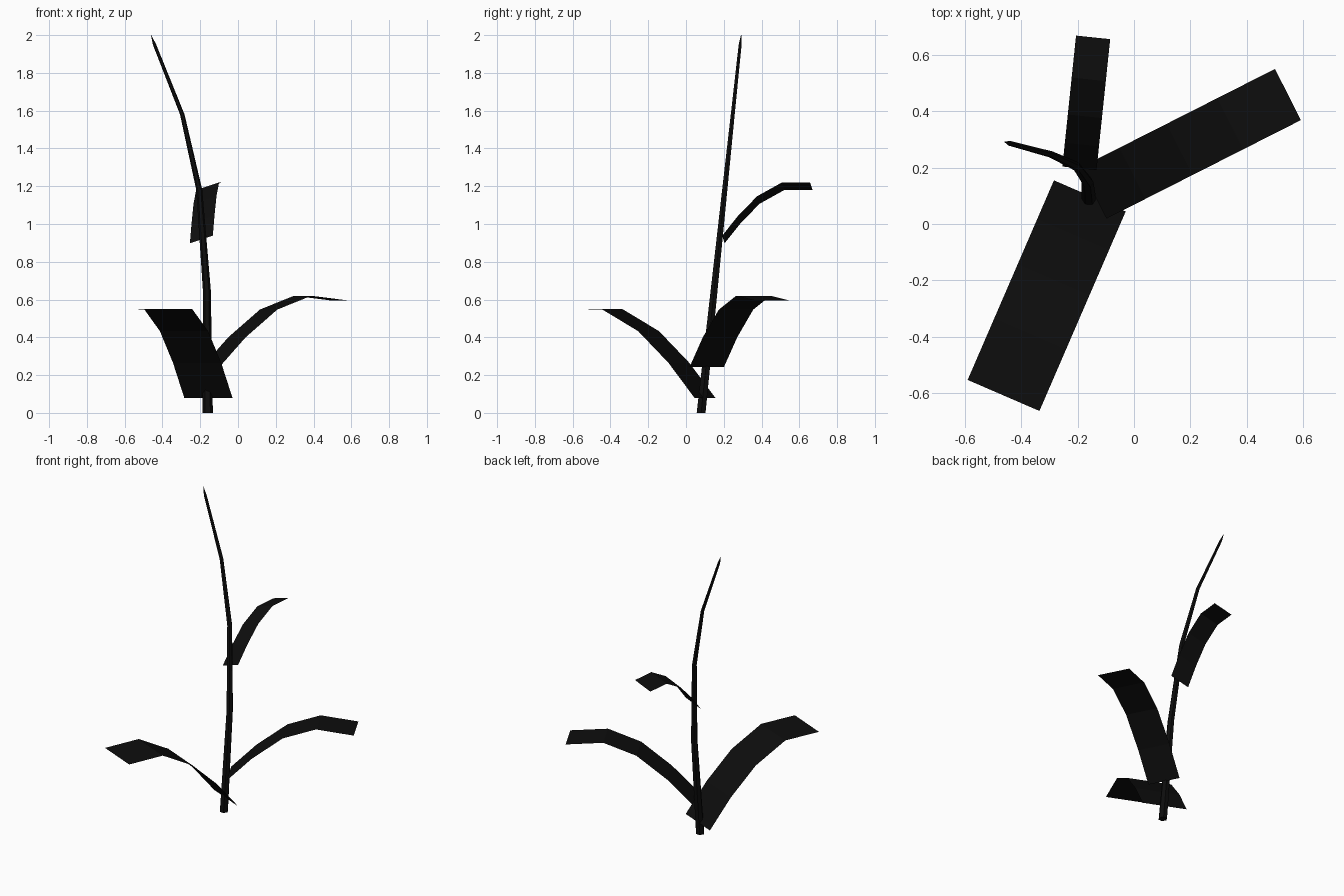
import bpy, bmesh, math
from mathutils import Vector

cube = bpy.data.objects.get("Cube")
if cube:
    bpy.data.objects.remove(cube, do_unlink=True)


def make_material(name, rgb):
    mat = bpy.data.materials.new(name)
    mat.use_nodes = True
    colour = (*rgb, 1.0)
    mat.diffuse_color = colour
    mat.node_tree.nodes["Principled BSDF"].inputs["Base Color"].default_value = colour
    return mat


black = make_material("soft black", (0.004, 0.004, 0.004))


def finish(bm, name):
    mesh = bpy.data.meshes.new(name)
    bm.to_mesh(mesh)
    bm.free()
    mesh.materials.append(black)
    obj = bpy.data.objects.new(name, mesh)
    bpy.context.collection.objects.link(obj)
    return obj


def make_stem(name, path, sides=6):
    """Tapered tube through (x, z, radius) points, leaning steadily back."""
    bm = bmesh.new()
    rings = []
    for x, z, radius in path:
        centre = Vector((x, 0.08 + 0.106 * z, z))
        turns = [math.tau * i / sides for i in range(sides)]
        rings.append([bm.verts.new(centre + radius * Vector((math.cos(a), math.sin(a), 0)))
                      for a in turns])
    for low, high in zip(rings, rings[1:]):
        for i in range(sides):
            j = (i + 1) % sides
            bm.faces.new((low[i], low[j], high[j], high[i]))
    bm.faces.new(reversed(rings[0]))
    bm.faces.new(rings[-1])
    return finish(bm, name)


def make_leaf(name, base, direction, width, profile, tilt=0.0):
    """Bent strip: profile holds (distance outward, height) pairs."""
    out = Vector((*direction, 0)).normalized()
    side = Vector((out.y, -out.x, 0)) * width / 2
    side.z = tilt / 2
    bm = bmesh.new()
    rows = []
    for dist, height in profile:
        centre = Vector((*base, height)) + out * dist
        rows.append([bm.verts.new(centre - side), bm.verts.new(centre + side)])
    for a, b in zip(rows, rows[1:]):
        bm.faces.new((a[0], a[1], b[1], b[0]))
    return finish(bm, name)


# Stem, straight at the foot and curving toward a pointed tip
make_stem("stem", [(-0.16, 0, 0.027), (-0.165, 0.65, 0.021), (-0.205, 1.18, 0.016),
                   (-0.295, 1.58, 0.012), (-0.442, 1.95, 0.009), (-0.46, 2.0, 0.001)])

# Broad lower leaf reaching forward
make_leaf("lower_leaf", (-0.157, 0.10), (-0.397, -0.918), 0.278,
          [(0, 0.08), (0.15, 0.265), (0.325, 0.433), (0.535, 0.549), (0.773, 0.548)])

# Middle leaf reaching to the side and back
make_leaf("middle_leaf", (-0.144, 0.11), (0.892, 0.452), 0.204,
          [(0, 0.243), (0.155, 0.4), (0.343, 0.547), (0.545, 0.62), (0.775, 0.594)])

# Narrow upper leaf reaching back, slightly tilted
make_leaf("upper_leaf", (-0.194, 0.198), (0.104, 0.995), 0.122,
          [(0, 0.918), (0.085, 1.024), (0.186, 1.127), (0.318, 1.2), (0.468, 1.2)], tilt=0.04)
